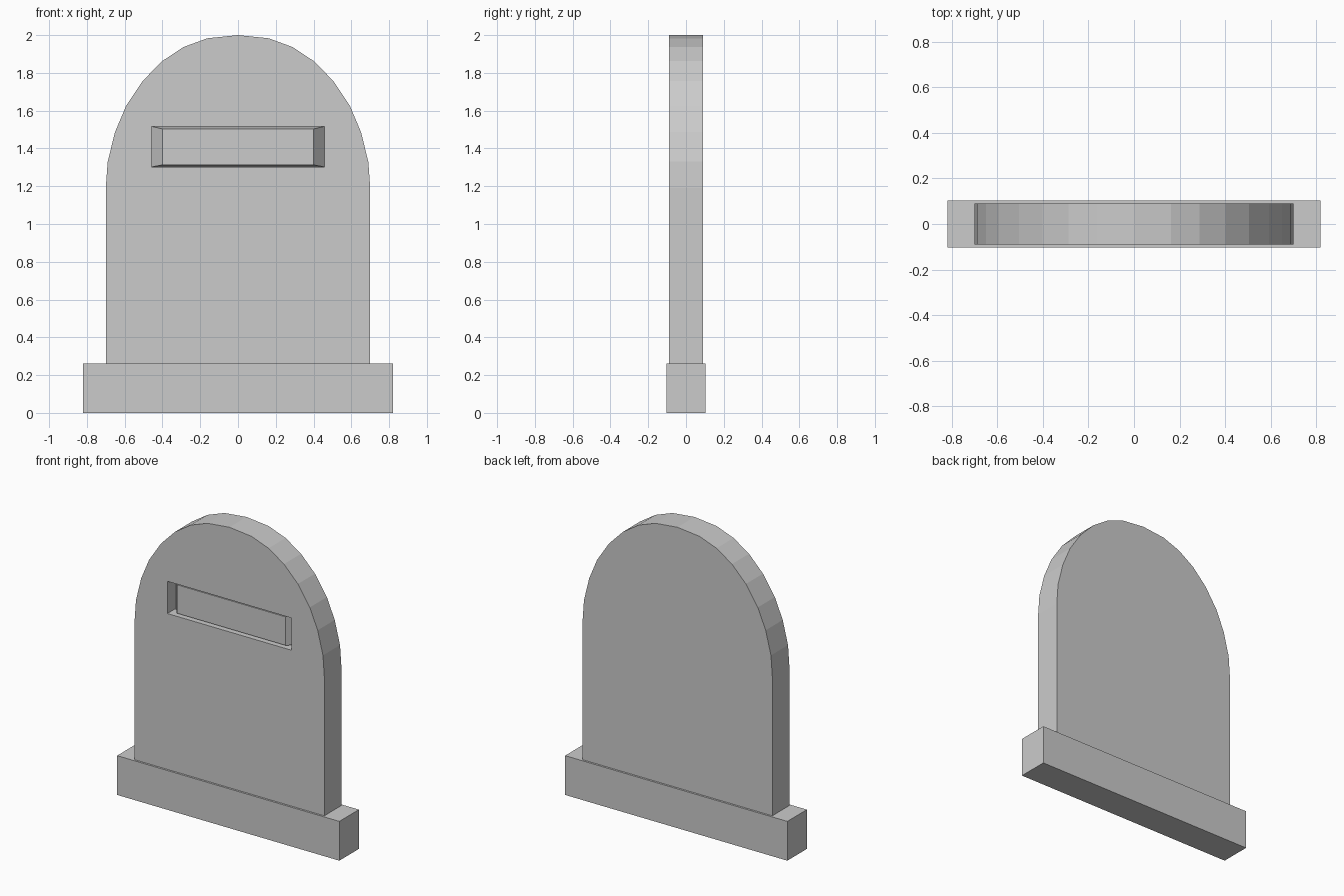
import bpy
import bmesh

default_cube = bpy.data.objects.get("Cube")
if default_cube:
    bpy.data.objects.remove(default_cube, do_unlink=True)

stone = bpy.data.materials.new("grey stone")
stone.use_nodes = True
colour = (0.6, 0.6, 0.6, 1)
stone.diffuse_color = colour
stone.node_tree.nodes["Principled BSDF"].inputs["Base Color"].default_value = colour


def rectangle(half_x, bottom, top):
    return [(-half_x, bottom), (half_x, bottom), (half_x, top), (-half_x, top)]


def loft(name, front, back, y_front, y_back):
    """Solid between two matching front-view outlines."""
    bm = bmesh.new()
    a = [bm.verts.new((x, y_front, z)) for x, z in front]
    b = [bm.verts.new((x, y_back, z)) for x, z in back]
    bm.faces.new(a)
    bm.faces.new(b[::-1])
    for i in range(len(a)):
        j = (i + 1) % len(a)
        bm.faces.new((a[i], b[i], b[j], a[j]))
    bmesh.ops.recalc_face_normals(bm, faces=bm.faces)
    mesh = bpy.data.meshes.new(name)
    bm.to_mesh(mesh)
    bm.free()
    mesh.materials.append(stone)
    obj = bpy.data.objects.new(name, mesh)
    bpy.context.collection.objects.link(obj)
    return obj


# Plinth
outline = rectangle(0.82, 0, 0.262)
loft("plinth", outline, outline, -0.103, 0.103)

# Arched slab, right half of the outline mirrored to the left
half = [(0.70, 0.262), (0.70, 1.19), (0.69, 1.33), (0.651, 1.487), (0.593, 1.624),
        (0.505, 1.757), (0.402, 1.862), (0.288, 1.937), (0.163, 1.983)]
arch = half + [(0, 2)] + [(-x, z) for x, z in reversed(half)]
slab = loft("slab", arch, arch, -0.09, 0.09)

# Recess in the front of the slab
opening = rectangle(0.458, 1.302, 1.517)
cutter = loft("recess_cutter", opening, opening, -0.2, 0)
cutter.hide_render = True
cut = slab.modifiers.new("recess", "BOOLEAN")
cut.operation = "DIFFERENCE"
cut.solver = "EXACT"
cut.object = cutter
bpy.context.view_layer.objects.active = slab
bpy.ops.object.modifier_apply(modifier=cut.name)
bpy.data.objects.remove(cutter, do_unlink=True)

# Bevelled name plate standing in the recess
loft("plate", rectangle(0.4, 1.313, 1.503), opening, -0.073, 0)
